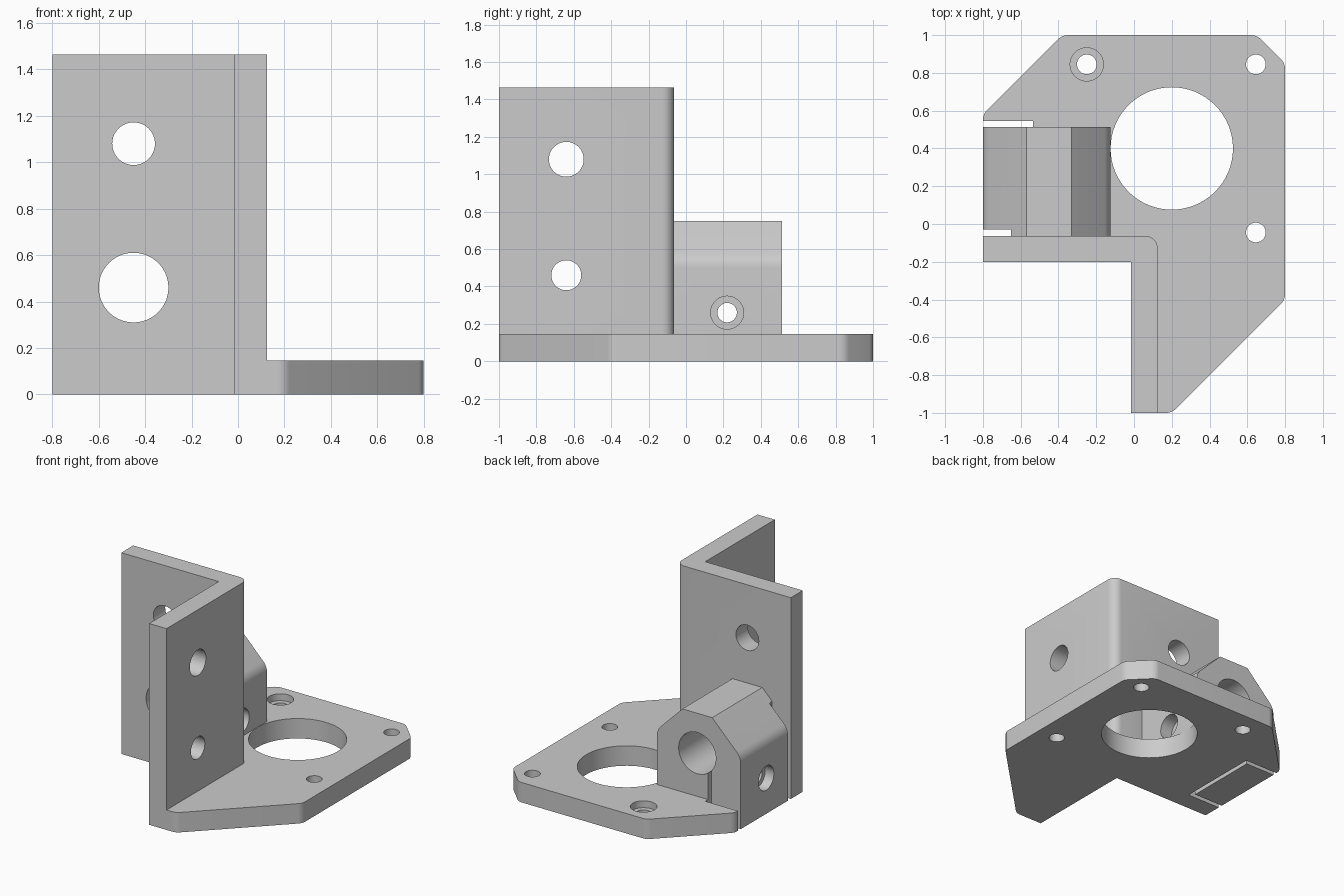
import bpy, bmesh, math
from mathutils import Vector, Matrix

cube = bpy.data.objects.get("Cube")
if cube:
    bpy.data.objects.remove(cube, do_unlink=True)

grey = bpy.data.materials.new("plain grey")
grey.use_nodes = True
COLOUR = (0.6, 0.6, 0.6, 1)
grey.diffuse_color = COLOUR
grey.node_tree.nodes["Principled BSDF"].inputs["Base Color"].default_value = COLOUR


def fillet(corners, steps=6):
    """Round each (x, y, tangent length) corner with a small curve."""
    out = []
    for i, (x, y, t) in enumerate(corners):
        p = Vector((x, y))
        if not t:
            out.append(p)
            continue
        a = (Vector(corners[i - 1][:2]) - p).normalized()
        b = (Vector(corners[(i + 1) % len(corners)][:2]) - p).normalized()
        half = a.angle(b) / 2
        centre = p + (a + b).normalized() * (t / math.cos(half))
        start, end = p + a * t - centre, p + b * t - centre
        sweep = start.angle_signed(end)
        for k in range(steps + 1):
            out.append(centre + Matrix.Rotation(-sweep * k / steps, 2) @ start)
    return out


def prism(name, outline, axis, low, high):
    """Extrude an outline along an axis: z uses (x,y), y uses (x,z), x uses (y,z)."""
    place = {"z": lambda p, d: (p[0], p[1], d),
             "y": lambda p, d: (p[0], d, p[1]),
             "x": lambda p, d: (d, p[0], p[1])}[axis]
    bm = bmesh.new()
    face = bm.faces.new([bm.verts.new(place(p, low)) for p in outline])
    shift = Vector(place((0, 0), high - low))
    new = bmesh.ops.extrude_face_region(bm, geom=[face], use_keep_orig=True)
    verts = [v for v in new["geom"] if isinstance(v, bmesh.types.BMVert)]
    bmesh.ops.translate(bm, verts=verts, vec=shift)
    bmesh.ops.recalc_face_normals(bm, faces=bm.faces)
    mesh = bpy.data.meshes.new(name)
    bm.to_mesh(mesh)
    bm.free()
    mesh.materials.append(grey)
    obj = bpy.data.objects.new(name, mesh)
    bpy.context.collection.objects.link(obj)
    return obj


def box(name, x0, x1, y0, y1, z0, z1):
    return prism(name, [(x0, y0), (x1, y0), (x1, y1), (x0, y1)], "z", z0, z1)


def hole(name, axis, u, v, r, low, high):
    turns = [math.tau * k / 64 for k in range(64)]
    ring = [(u + r * math.cos(a), v + r * math.sin(a)) for a in turns]
    return prism(name, ring, axis, low, high)


def combine(target, tool, operation):
    """Apply a boolean and discard the helper."""
    mod = target.modifiers.new("boolean", "BOOLEAN")
    mod.object, mod.operation, mod.solver = tool, operation, "EXACT"
    graph = bpy.context.evaluated_depsgraph_get()
    mesh = bpy.data.meshes.new_from_object(target.evaluated_get(graph))
    target.modifiers.remove(mod)
    target.data = mesh
    bpy.data.objects.remove(tool, do_unlink=True)


# Mounting plate with clipped corners
plate = fillet([(-0.8, 0.58, 0.03), (-0.8, -0.2, 0), (-0.015, -0.2, 0),
                (-0.015, -1, 0), (0.2, -1, 0.03), (0.8, -0.4, 0.03),
                (0.8, 0.85, 0.03), (0.65, 1, 0.03), (-0.38, 1, 0.03)])
bracket = prism("motor_bracket", plate, "z", 0, 0.145)

# Tall L-shaped wall with a rounded outer corner
wall = fillet([(-0.8, -0.2, 0), (-0.015, -0.2, 0), (-0.015, -1, 0),
               (0.125, -1, 0), (0.125, -0.063, 0.065), (-0.8, -0.063, 0)])
combine(bracket, prism("angle_wall", wall, "z", 0, 1.465), "UNION")

# Clamp block with sloped shoulders
block = fillet([(-0.8, 0, 0), (-0.125, 0, 0), (-0.125, 0.545, 0.045),
                (-0.33, 0.75, 0), (-0.57, 0.75, 0), (-0.8, 0.52, 0.045)])
combine(bracket, prism("clamp_block", block, "y", -0.1, 0.513), "UNION")

cutters = [
    # Rod bore and wall holes
    hole("rod_bore", "y", -0.45, 0.46, 0.15, -0.3, 0.6),
    hole("wall_hole", "y", -0.45, 1.08, 0.092, -0.3, 0.1),
    hole("side_upper_hole", "x", -0.64, 1.08, 0.093, -0.1, 0.2),
    hole("side_lower_hole", "x", -0.64, 0.46, 0.08, -0.1, 0.2),
    # Motor opening and its screw holes
    hole("motor_opening", "z", 0.2, 0.4, 0.324, -0.1, 0.2),
    hole("plate_recess", "z", -0.25, 0.845, 0.088, 0.095, 0.2),
    # Clamp screw with a recess at each end
    hole("clamp_screw", "x", 0.22, 0.26, 0.052, -0.9, 0),
    hole("outer_recess", "x", 0.22, 0.26, 0.088, -0.9, -0.73),
    hole("inner_recess", "x", 0.22, 0.26, 0.088, -0.22, 0),
    # Slits that free the clamp finger
    box("long_slit", -0.565, -0.535, -0.063, 0.545, -0.1, 0.46),
    box("back_slit", -0.9, -0.535, 0.513, 0.545, -0.1, 0.3),
    box("front_low_slit", -0.9, -0.55, -0.063, -0.03, -0.1, 0.4),
    box("front_slit", -0.9, -0.65, -0.063, -0.03, -0.1, 0.9),
]
for x, y in ((-0.25, 0.845), (0.645, 0.845), (0.645, -0.045)):
    cutters.append(hole("motor_screw", "z", x, y, 0.052, -0.1, 0.2))
for cutter in cutters:
    cutter.hide_render = True
    combine(bracket, cutter, "DIFFERENCE")

# Smooth the round surfaces and keep edges crisp
bpy.ops.object.select_all(action="DESELECT")
bracket.select_set(True)
bpy.context.view_layer.objects.active = bracket
bpy.ops.object.shade_smooth_by_angle(angle=math.radians(25))
